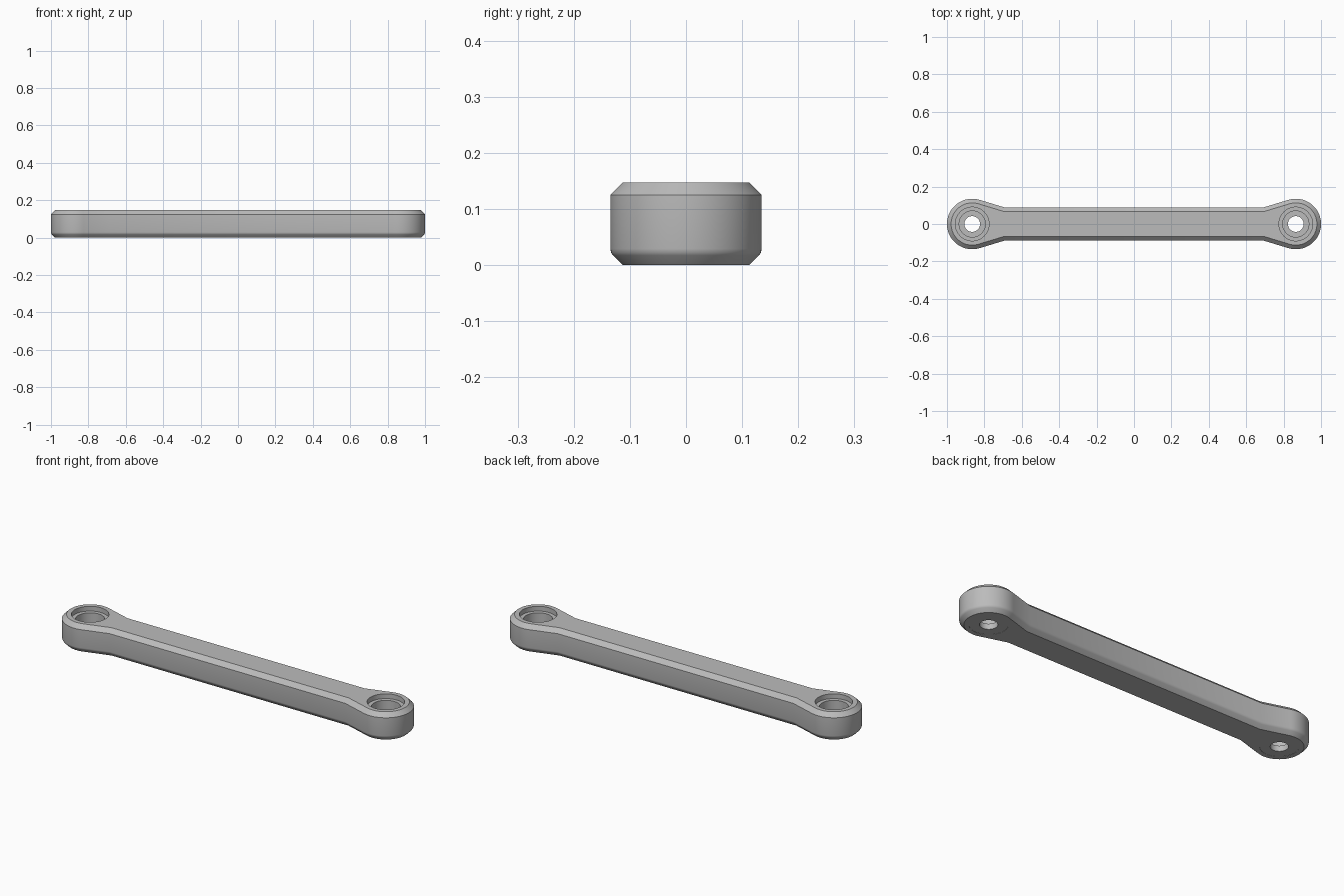
import bpy
import bmesh
from math import asin, atan2, cos, hypot, pi, sin, tan

HEIGHT, CHAMFER = 0.147, 0.022
CENTRE, HEAD, BAR, NECK = 0.865, 0.135, 0.088, 0.69
BORE = 0.09

cube = bpy.data.objects.get("Cube")
if cube:
    bpy.data.objects.remove(cube, do_unlink=True)

steel = bpy.data.materials.new("grey steel")
steel.use_nodes = True
grey = (0.5, 0.5, 0.5, 1)
steel.diffuse_color = grey
steel.node_tree.nodes["Principled BSDF"].inputs["Base Color"].default_value = grey


def select_only(obj):
    bpy.ops.object.select_all(action="DESELECT")
    obj.select_set(True)
    bpy.context.view_layer.objects.active = obj


def skin(name, rings, capped):
    """Join equal rings of points into a surface, capped or closed on itself."""
    bm = bmesh.new()
    loops = [[bm.verts.new(p) for p in ring] for ring in rings]
    pairs = list(zip(loops, loops[1:]))
    if capped:
        bm.faces.new(loops[0])
        bm.faces.new(loops[-1])
    else:
        pairs.append((loops[-1], loops[0]))
    count = len(loops[0])
    for low, high in pairs:
        for i in range(count):
            j = (i + 1) % count
            bm.faces.new((low[i], low[j], high[j], high[i]))
    bmesh.ops.recalc_face_normals(bm, faces=bm.faces)
    mesh = bpy.data.meshes.new(name)
    bm.to_mesh(mesh)
    bm.free()
    mesh.materials.append(steel)
    obj = bpy.data.objects.new(name, mesh)
    bpy.context.collection.objects.link(obj)
    return obj


def circle(x, radius, z, steps=64):
    return [(x + radius * cos(2 * pi * i / steps), radius * sin(2 * pi * i / steps), z)
            for i in range(steps)]


def outline(inset, z, steps=48):
    """Link outline: two round heads joined to a narrow bar by tangent necks."""
    run = CENTRE - NECK
    slope = asin(HEAD / hypot(run, BAR)) - atan2(BAR, run)
    neck = NECK + inset * tan(slope / 2)
    sweep = pi / 2 + slope
    half = [(neck, inset - BAR)]
    for i in range(steps + 1):
        a = sweep * (2 * i / steps - 1)
        half.append((CENTRE + (HEAD - inset) * cos(a), (HEAD - inset) * sin(a)))
    half.append((neck, BAR - inset))
    return [(x, y, z) for x, y in half + [(-x, -y) for x, y in half]]


# Link body: crisp chamfer above, softened chamfer below
levels = [(CHAMFER, 0), (0.005, 0.017), (0.0015, 0.022), (0, 0.029),
          (0, HEIGHT - CHAMFER), (CHAMFER, HEIGHT)]
body = skin("link_body", [outline(d, z) for d, z in levels], True)

# Bores through both heads
for side, x in (("left", CENTRE), ("right", -CENTRE)):
    cutter = skin(side + "_bore_cutter",
                  [circle(x, BORE, -0.1), circle(x, BORE, HEIGHT + 0.1)], True)
    cutter.hide_render = True
    select_only(body)
    cut = body.modifiers.new("bore", "BOOLEAN")
    cut.operation, cut.solver, cut.object = "DIFFERENCE", "EXACT", cutter
    bpy.ops.object.modifier_apply(modifier=cut.name)
    bpy.data.objects.remove(cutter, do_unlink=True)

# Stepped bushings, recessed from the top
bushing_profile = [(BORE, 0.001), (BORE, 0.122), (0.07, 0.122),
                   (0.07, 0.03), (0.042, 0.03), (0.042, 0.001)]
parts = [body]
for side, x in (("left", CENTRE), ("right", -CENTRE)):
    parts.append(skin(side + "_bushing",
                      [circle(x, r, z) for r, z in bushing_profile], False))

for part in parts:
    select_only(part)
    bpy.ops.object.shade_smooth_by_angle(angle=0.55)
